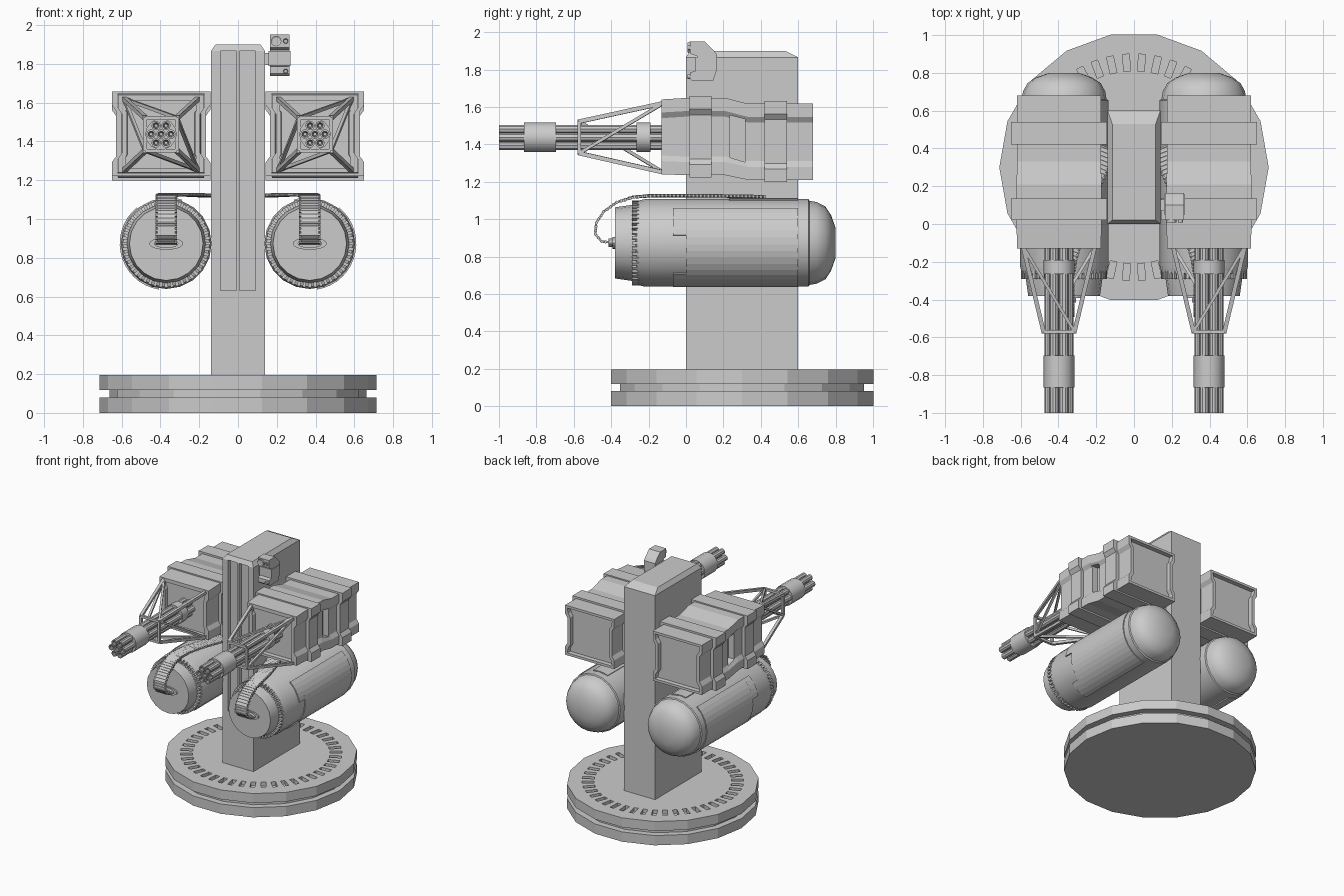
import bpy, bmesh, math
from mathutils import Vector, Matrix

if "Cube" in bpy.data.objects:
    bpy.data.objects.remove(bpy.data.objects["Cube"])

GX, GZ = 0.397, 1.437      # gun axis
DX, DZ = 0.37, 0.873       # drum axis


def finish(name, bm, mirror=False, smooth=False):
    bmesh.ops.recalc_face_normals(bm, faces=bm.faces[:])
    me = bpy.data.meshes.new(name)
    bm.to_mesh(me)
    bm.free()
    ob = bpy.data.objects.new(name, me)
    bpy.context.collection.objects.link(ob)
    if mirror:
        ob.modifiers.new("mirror", 'MIRROR')
    if smooth:
        activate(ob)
        bpy.ops.object.shade_smooth_by_angle(angle=math.radians(32))
    return ob


def activate(ob):
    bpy.ops.object.select_all(action='DESELECT')
    ob.select_set(True)
    bpy.context.view_layer.objects.active = ob


def cut(ob, cutter):
    m = ob.modifiers.new("cut", 'BOOLEAN')
    m.object, m.operation, m.solver = cutter, 'DIFFERENCE', 'EXACT'
    activate(ob)
    bpy.ops.object.modifier_move_to_index(modifier=m.name, index=0)
    bpy.ops.object.modifier_apply(modifier=m.name)
    bpy.data.objects.remove(cutter)


def loft(bm, rings):
    vs = [[bm.verts.new(p) for p in r] for r in rings]
    n = len(vs[0])
    for a, b in zip(vs, vs[1:]):
        for i in range(n):
            bm.faces.new((a[i], a[(i + 1) % n], b[(i + 1) % n], b[i]))
    return bm.faces.new(vs[0][::-1]), bm.faces.new(vs[-1])


def lathe_y(bm, cx, cz, prof, n):
    ang = [2 * math.pi * i / n for i in range(n)]
    return loft(bm, [[(cx + r * math.cos(a), y, cz + r * math.sin(a)) for a in ang] for y, r in prof])


def box(bm, lo, hi, mat=Matrix()):
    lo, hi = Vector(lo), Vector(hi)
    m = mat @ Matrix.Translation((lo + hi) / 2) @ Matrix.Diagonal((*(hi - lo), 1))
    bmesh.ops.create_cube(bm, size=1, matrix=m)


def bar(bm, a, b, r, n=4):
    a, b = Vector(a), Vector(b)
    d = b - a
    m = Matrix.Translation((a + b) / 2) @ d.to_track_quat('Z', 'Y').to_matrix().to_4x4()
    if n == 4:
        m = m @ Matrix.Rotation(math.pi / 4, 4, 'Z')
    bmesh.ops.create_cone(bm, cap_ends=True, segments=n, radius1=r, radius2=r, depth=d.length, matrix=m)


# turntable base with ring of slots
bm = bmesh.new()
ang = [2 * math.pi * i / 18 for i in range(18)]
loft(bm, [[(r * math.cos(a), 0.3 + r * math.sin(a), z) for a in ang] for z, r in
          ((0, .713), (.08, .713), (.08, .663), (.118, .663), (.118, .713), (.195, .713))])
base = finish("turntable_base", bm)
bm = bmesh.new()
for i in range(44):
    rot = Matrix.Translation((0, .3, 0)) @ Matrix.Rotation(2 * math.pi * (i + .5) / 44, 4, 'Z')
    box(bm, (.51, -.018, .165), (.6, .018, .25), rot)
cut(base, finish("slot_cutter", bm))

# column with chamfered top and two front channels
bm = bmesh.new()
loft(bm, [[(-x, y0, z), (x, y0, z), (x, y1, z), (-x, y1, z)] for z, x, y0, y1 in
          ((.19, .14, 0, .6), (1.865, .14, 0, .6), (1.9, .115, .02, .53))])
column = finish("column", bm)
bm = bmesh.new()
for s in (-1, 1):
    box(bm, (s * .05 - .041, -.1, .63), (s * .05 + .041, .03, 1.866))
cut(column, finish("channel_cutter", bm))


# gun housing: notched box stepping down to the rear, framed ends
def section(y, hw, z0, z1, n=.02):
    half = [(hw, z0), (hw, z0 + .07), (hw - n, z0 + .1), (hw - n, z1 - .1), (hw, z1 - .07), (hw, z1)]
    return [(GX + x, y, z) for x, z in half] + [(GX - x, y, z) for x, z in half[::-1]]


bm = bmesh.new()
ends = loft(bm, [section(-.13, .222, 1.24, 1.64), section(.0, .225, 1.235, 1.648),
                 section(.21, .225, 1.235, 1.648), section(.33, .222, 1.21, 1.617),
                 section(.68, .222, 1.21, 1.617)])
bmesh.ops.recalc_face_normals(bm, faces=bm.faces[:])
for f in ends:
    bmesh.ops.inset_region(bm, faces=[f], thickness=.028)
    bmesh.ops.inset_region(bm, faces=[f], thickness=.002, depth=-.035)
housing = finish("gun_housing", bm, mirror=True)
bm = bmesh.new()
loft(bm, [[(x, .235, 1.33), (x, .315, 1.305), (x, .315, 1.535), (x, .235, 1.555)] for x in (.55, .75)])
cut(housing, finish("window_cutter", bm))

# reinforcing bands around housing
bm = bmesh.new()
for y0, y1, z0, z1 in ((.02, .135, 1.222, 1.658), (.42, .54, 1.198, 1.632)):
    loft(bm, [section(y, .254, z0, z1, .022) for y in (y0, y1)])
finish("housing_bands", bm, mirror=True)

# pyramid strut frame around barrels
bm = bmesh.new()
C = [(-1, -1), (1, -1), (1, 1), (-1, 1)]
big = [Vector((GX + .19 * x, -.12, GZ - .002 + .185 * z)) for x, z in C]
small = [Vector((GX + .082 * x, -.57, GZ + .085 * z)) for x, z in C]
for i in range(4):
    j = (i + 1) % 4
    bar(bm, big[i], small[i], .016)
    bar(bm, small[i], small[j], .014)
    bar(bm, big[i], big[j], .014)
    bar(bm, big[j] if i % 2 else big[i], small[i] if i % 2 else small[j], .012)
finish("barrel_frame", bm, mirror=True)

# rotary barrel cluster and clamps
bm = bmesh.new()
spots = [(0, 0)] + [(.051 * math.cos(k * math.pi / 3), .051 * math.sin(k * math.pi / 3)) for k in range(6)]
for x, z in spots:
    lathe_y(bm, GX + x, GZ + z, [(-.95, .008), (-1, .016), (-1, .0245), (-.08, .0245)], 10)
finish("gun_barrels", bm, mirror=True, smooth=True)
bm = bmesh.new()
for y0, y1 in ((-.865, -.695), (-.265, -.19)):
    lathe_y(bm, GX, GZ, [(y0, .081), (y1, .081)], 14)
finish("barrel_clamps", bm, mirror=True, smooth=True)

# ammunition drum with domed rear
bm = bmesh.new()
lathe_y(bm, DX, DZ, [(-.38, .19), (-.29, .203), (-.27, .203), (-.262, .224), (-.22, .234), (.655, .234),
                     (.66, .225), (.7, .218), (.745, .195), (.775, .15), (.8, .08)], 20)
finish("ammo_drum", bm, mirror=True, smooth=True)
bm = bmesh.new()
for i in range(48):
    rot = Matrix.Translation((DX, 0, DZ)) @ Matrix.Rotation(2 * math.pi * i / 48, 4, 'Y')
    box(bm, (.195, -.29, -.008), (.227, -.25, .008), rot)
finish("drum_teeth", bm, mirror=True)


# thin raised panels on drum
def panel(bm, y0, y1, a0, a1, r0=.226, r1=.24):
    n = max(2, round((a1 - a0) / 9))
    rings = []
    for i in range(n + 1):
        a = math.radians(a0 + (a1 - a0) * i / n)
        rings.append([(DX + r * math.cos(a), y, DZ + r * math.sin(a))
                      for r, y in ((r0, y0), (r1, y0), (r1, y1), (r0, y1))])
    loft(bm, rings)


bm = bmesh.new()
panel(bm, 0, .6, -81, 51)
panel(bm, -.07, 0, 10, 51)
panel(bm, -.07, 0, -81, -44)
panel(bm, .23, .6, 78, 110)
finish("drum_panels", bm, mirror=True)

# oval feed port on drum front
bm = bmesh.new()
for sc, y0, y1 in ((1, -.392, -.37), (.72, -.415, -.37)):
    loft(bm, [[(DX + .088 * sc * math.cos(a), y, DZ + .032 * sc * math.sin(a))
               for a in [math.pi * k / 10 for k in range(20)]] for y in (y0, y1)])
finish("feed_port", bm, mirror=True)

# ammunition belt: ribbon with round links, from port up and back to the column
path = [(DX, -.39, .875, 0), (DX, -.45, .88, 0), (DX, -.485, .92, 0), (DX, -.48, .98, 0),
        (DX, -.44, 1.04, 0), (DX, -.37, 1.09, 0), (DX, -.28, 1.118, 5), (.355, -.18, 1.126, 12),
        (.31, -.02, 1.126, 20), (.23, .2, 1.124, 22), (.14, .42, 1.12, 22)]
pts = []
for a, b in zip(path, path[1:]):
    n = max(1, round((Vector(b[:3]) - Vector(a[:3])).length / .022))
    pts += [[p + (q - p) * k / n for p, q in zip(a, b)] for k in range(n)]
bm = bmesh.new()
rings = []
for i, (x, y, z, h) in enumerate(pts):
    p = Vector((x, y, z))
    side = Vector((math.cos(math.radians(h)), math.sin(math.radians(h)), 0))
    t = Vector(pts[min(i + 1, len(pts) - 1)][:3]) - Vector(pts[max(i - 1, 0)][:3])
    nrm = side.cross(t).normalized() * .006
    rings.append([p - side * .046 - nrm, p + side * .046 - nrm, p + side * .046 + nrm, p - side * .046 + nrm])
    bar(bm, p - side * .056, p + side * .056, .009, 6)
loft(bm, rings)
finish("ammo_belt", bm, mirror=True)

# sensor camera on the right of the column
bm = bmesh.new()
prof = [(.02, 1.95), (.1, 1.95), (.15, 1.9), (.165, 1.88), (.165, 1.8), (.145, 1.738), (.035, 1.738),
        (.022, 1.75), (.022, 1.785), (.06, 1.795), (.06, 1.87), (.022, 1.885)]
loft(bm, [[(x, y, z) for y, z in prof] for x in (.165, .265)])
box(bm, (.158, .05, 1.79), (.27, .155, 1.865))
box(bm, (.13, .07, 1.795), (.17, .13, 1.855))
for x, z, r in ((.197, 1.917, .027), (.246, 1.917, .013), (.246, 1.762, .012)):
    lathe_y(bm, x, z, [(.012, r * .7), (.008, r), (.04, r)], 12)
finish("sensor_camera", bm)
